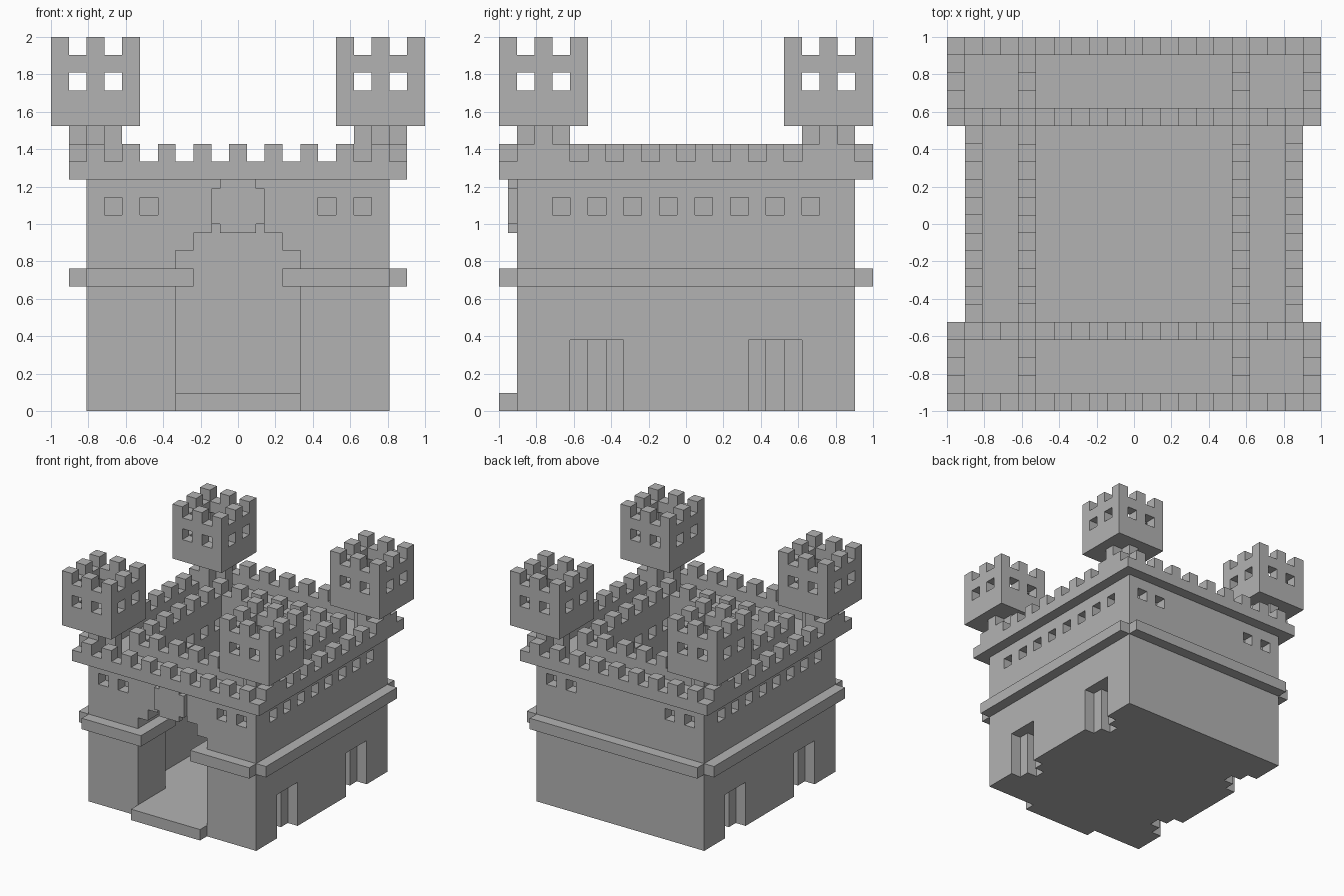
import bpy
import bmesh
from itertools import product
from mathutils import Vector

old = bpy.data.objects.get("Cube")
if old:
    bpy.data.objects.remove(old, do_unlink=True)

N = 21                # blocks along the longest side
UNIT = 2 / N
LAST = N - 1

stone = bpy.data.materials.new("grey_stone")
stone.use_nodes = True
GREY = (0.45, 0.45, 0.45, 1)
stone.diffuse_color = GREY
stone.node_tree.nodes["Principled BSDF"].inputs["Base Color"].default_value = GREY


def box(x0, x1, y0, y1, z0, z1):
    """Set of blocks, limits included."""
    return set(product(range(x0, x1 + 1), range(y0, y1 + 1), range(z0, z1 + 1)))


def ring(x0, x1, y0, y1, z0, z1):
    return box(x0, x1, y0, y1, z0, z1) - box(x0 + 1, x1 - 1, y0 + 1, y1 - 1, z0, z1)


def merlons(x0, x1, y0, y1, z):
    return {c for c in ring(x0, x1, y0, y1, z, z) if (c[0] + c[1]) % 2 == 0}


def mirror_x(cells):
    return cells | {(LAST - x, y, z) for x, y, z in cells}


def mirror_y(cells):
    return cells | {(x, LAST - y, z) for x, y, z in cells}


def build(name, cells, solid, size=UNIT):
    """Skin the exposed sides of a block set and merge the flat areas."""
    bm = bmesh.new()
    for c in cells:
        for axis, side in product(range(3), (0, 1)):
            near = list(c)
            near[axis] += 2 * side - 1
            if tuple(near) in solid:
                continue
            a, b = (axis + 1) % 3, (axis + 2) % 3
            loop = [(0, 0), (1, 0), (1, 1), (0, 1)]
            verts = []
            for u, v in loop if side else loop[::-1]:
                p = Vector(c)
                p[axis] += side
                p[a] += u
                p[b] += v
                verts.append(bm.verts.new(p * size - Vector((1, 1, 0))))
            bm.faces.new(verts)
    bmesh.ops.remove_doubles(bm, verts=bm.verts, dist=size / 100)
    bmesh.ops.dissolve_limit(bm, angle_limit=0.01, verts=bm.verts, edges=bm.edges)
    mesh = bpy.data.meshes.new(name)
    bm.to_mesh(mesh)
    bm.free()
    mesh.materials.append(stone)
    bpy.context.collection.objects.link(bpy.data.objects.new(name, mesh))


# Keep: solid walls around an open courtyard
keep = box(2, 18, 1, 19, 0, 12) - box(5, 15, 5, 15, 1, 12)

# Stepped gate arch through the front wall
for inset in range(3):
    keep -= box(7 + inset, 13 - inset, 1, 4, 1, 8 + inset)

# Recessed windows, outside and towards the courtyard
keep -= mirror_x({(2, y, 11) for y in range(3, 18, 2)})
keep -= mirror_x({(4, y, 11) for y in range(5, 16, 2)})
keep -= mirror_x(mirror_y({(x, 1, 11) for x in (3, 5)}))

# Stepped side door niches
keep -= mirror_x(mirror_y(box(2, 2, 4, 6, 0, 3) | box(3, 3, 5, 5, 0, 3)))

# Parapets with merlons along the outer and inner wall tops
outer_parapet = ring(1, 19, 0, 20, 13, 13) | merlons(1, 19, 0, 20, 14)
inner_parapet = ring(4, 16, 4, 16, 13, 13) | merlons(4, 16, 4, 16, 14)

# String course, turning into the gate passage
string_course = mirror_x(box(1, 1, 1, 19, 7, 7) | box(2, 7, 0, 0, 7, 7)
                         | box(7, 7, 0, 4, 7, 7)) | box(2, 18, 20, 20, 7, 7)

# Corner turret: cross-shaped neck and hollow battlemented top
neck = box(1, 3, 2, 2, 13, 15) | box(2, 2, 1, 3, 13, 15)
top = box(0, 4, 0, 4, 16, 16) | ring(0, 4, 0, 4, 17, 19) | merlons(0, 4, 0, 4, 20)
for i, end in product((1, 3), (0, 4)):
    top -= {(i, end, 18), (end, i, 18)}

parts = {
    "keep_walls": keep,
    "gate_step": box(7, 13, 0, 0, 0, 0),
    "outer_parapet": outer_parapet,
    "inner_parapet": inner_parapet,
    "string_course": string_course,
    "turret_necks": mirror_x(mirror_y(neck)),
    "turret_tops": mirror_x(mirror_y(top)),
}
solid = set().union(*parts.values())
for name, cells in parts.items():
    build(name, cells, solid)

# Plaque above the gate, in half-size blocks
plaque = box(19, 22, 1, 1, 20, 25) | box(18, 23, 1, 1, 21, 24)
build("gate_plaque", plaque, plaque, UNIT / 2)
